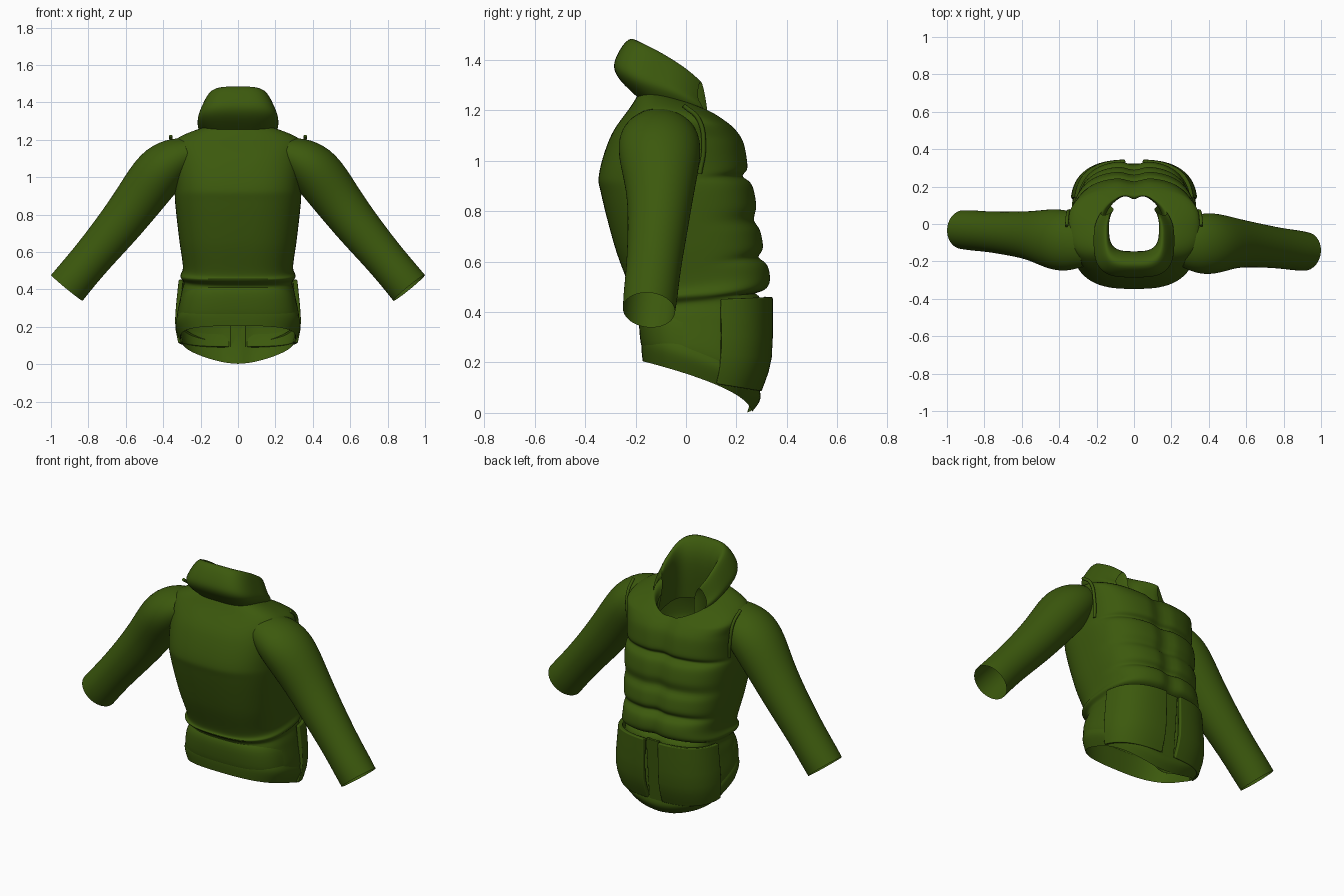
import bpy, math
from mathutils import Vector

if "Cube" in bpy.data.objects:
    bpy.data.objects.remove(bpy.data.objects["Cube"])

mat = bpy.data.materials.new("green_cloth")
mat.diffuse_color = (0.045, 0.1, 0.004, 1)
mat.use_nodes = True
mat.node_tree.nodes["Principled BSDF"].inputs["Base Color"].default_value = mat.diffuse_color


def make(name, grid, closed, subsurf=0):
    """Turn rows of points into a smooth skinned surface."""
    n = len(grid[0])
    verts = [p for row in grid for p in row]
    faces = []
    for i in range(len(grid) - 1):
        for j in range(n if closed else n - 1):
            k = (j + 1) % n
            faces.append((i * n + j, i * n + k, (i + 1) * n + k, (i + 1) * n + j))
    me = bpy.data.meshes.new(name)
    me.from_pydata(verts, [], faces)
    me.shade_smooth()
    me.materials.append(mat)
    ob = bpy.data.objects.new(name, me)
    bpy.context.collection.objects.link(ob)
    if subsurf:
        m = ob.modifiers.new("smooth", "SUBSURF")
        m.levels = m.render_levels = subsurf
    return ob


def spline(keys, steps):
    """Smooth rows running through a few key rows."""
    rows, last = [], len(keys) - 1
    for i in range(last):
        four = list(zip(keys[max(i - 1, 0)], keys[i], keys[i + 1], keys[min(i + 2, last)]))
        for s in range(steps):
            t = s / steps
            rows.append([b + t / 2 * (c - a + t * (2 * a - 5 * b + 4 * c - d
                         + t * (3 * (b - c) + d - a))) for a, b, c, d in four])
    return rows + [list(keys[-1])]


def spow(v, e):
    return math.copysign(abs(v) ** e, v)


def ring(row, angles, ef=0.72, eb=0.72, notch=0.0, seam=0.0):
    """Rounded cross-section: row = z_back, z_front, half_width, y_back, y_front, z_curve."""
    zb, zf, hw, yb, yf, p = row
    pts = []
    for a in angles:
        e = ef if math.sin(a) > 0 else eb
        x = hw * spow(math.cos(a), e)
        y = (yb + yf) / 2 + (yf - yb) / 2 * spow(math.sin(a), e)
        t = min(1, max(0, (yf - y) / (yf - yb)))
        z = zf + (zb - zf) * t ** p
        y -= seam * max(0, math.sin(a)) ** .6
        if y > 0:
            y -= notch * math.exp(-(x / 0.03) ** 2)
        pts.append((x, y, z))
    return pts


FULL = [2 * math.pi * i / 64 for i in range(64)]

# Body: hem, waist folds, chest and shoulders, with stitched seams across the front
body_keys = [
    (.21, 0, .305, -.17, .262, .55), (.30, .14, .328, -.16, .30, .7),
    (.385, .36, .305, -.175, .305, 1), (.42, .455, .29, -.18, .31, 1),
    (.45, .49, .308, -.222, .333, 1), (.485, .56, .295, -.22, .335, 1),
    (.65, .69, .315, -.28, .306, 1), (.86, .88, .337, -.335, .274, 1),
    (.95, .98, .338, -.345, .25, 1), (1.10, 1.08, .345, -.298, .228, 1),
    (1.215, 1.14, .345, -.22, .18, .7), (1.28, 1.13, .2, -.175, .16, .5),
    (1.24, 1.06, .16, -.16, .16, .5)]
grid = []
for i, r in enumerate(spline(body_keys, 8)):
    seam = sum(.048 * math.exp(-abs(r[1] - s) / .014) for s in (.475, .62, .77, .94))
    point = .72 + .33 * min(1, max(0, (i - 78) / 10))
    grid.append(ring(r, FULL, ef=point, notch=.028, seam=seam))
make("jacket_body", grid, True, 1)

# Open collar: outer roll, top edge and inner face
collar_arc = [math.radians(143 + 254 * i / 48) for i in range(49)]
collar_keys = [
    (1.25, 1.09, .175, -.19, .15, .5), (1.33, 1.13, .215, -.27, .14, .5),
    (1.40, 1.15, .205, -.283, .12, .5), (1.49, 1.19, .155, -.215, .12, .5),
    (1.38, 1.13, .132, -.145, .13, .5), (1.12, 1.02, .16, -.165, .16, .5)]
make("collar", [ring(r, collar_arc, .9, .6) for r in spline(collar_keys, 3)], False, 1)

# Hem band hanging around the skirt
band_keys = [
    (.205, .002, .308, -.172, .262, .55), (.28, .05, .335, -.178, .296, .55),
    (.335, .10, .318, -.16, .29, .6)]
make("hem_band", [ring(r, FULL) for r in spline(band_keys, 3)], True, 1)

# Folded back flap below the waist
arc = [math.radians(188 + 164 * i / 24) for i in range(25)]
flap_keys = [
    (.245, .20, .312, -.165, .27, 1), (.27, .22, .325, -.18, .27, 1),
    (.38, .32, .308, -.188, .27, 1), (.42, .35, .285, -.17, .27, 1)]
make("back_flap", [ring(r, arc) for r in spline(flap_keys, 2)], False, 1)


# Front pockets and the placket between them
def panel(name, rows, a0, a1, thick):
    angles = [math.radians(a0 + (a1 - a0) * i / 20) for i in range(21)]
    ob = make(name, [ring(r, angles) for r in rows], False)
    s = ob.modifiers.new("thickness", "SOLIDIFY")
    s.thickness, s.offset = thick, -1
    b = ob.modifiers.new("soft_edges", "BEVEL")
    b.width, b.segments = .006, 2
    b.harden_normals = True


pocket = spline([(.16, .085, .322, -.17, .30, 1), (.25, .22, .34, -.19, .341, 1),
                 (.44, .46, .32, -.20, .345, 1)], 3)
placket = spline([(.08, .08, .32, -.18, .293, 1), (.46, .46, .32, -.18, .325, 1)], 3)
panel("right_pocket", pocket, 8, 86, .025)
panel("left_pocket", pocket, 94, 172, .025)
panel("front_placket", placket, 86.5, 93.5, .015)


# Sleeves: open tubes, deeper at the shoulder, narrowing to the cuff
def sleeve(name, side, y_shoulder, y_cuff):
    path = [(.25, 1.13, .085), (.33, 1.10, .122), (.42, 1.035, .145), (.53, .88, .13),
            (.64, .735, .12), (.78, .57, .108), (.87, .463, .109), (.915, .408, .11)]
    pts = []
    for x, z, r in path:
        near, far = max(0, 1 - (x - .25) / .3), max(0, (x - .55) / .365)
        pts.append(Vector((side * x, y_shoulder + (y_cuff - y_shoulder) * far
                           + (-.11 - y_shoulder) * near, z)))
    grid = []
    for i, c in enumerate(pts):
        t = (pts[min(i + 1, len(pts) - 1)] - pts[max(i - 1, 0)]).normalized()
        up = t.cross(Vector((0, 1, 0))).normalized()
        out = up.cross(t).normalized()
        r = path[i][2]
        ry = r * (1 + .4 * max(0, 1 - (path[i][0] - .25) / .3))
        if i == len(pts) - 1:
            ry = r * .95
        grid.append([c + up * math.cos(a) * r + out * math.sin(a) * ry
                     for a in (side * -2 * math.pi * k / 24 for k in range(24))])
    make(name, grid, True, 2)


sleeve("right_sleeve", 1, -.10, -.147)
sleeve("left_sleeve", -1, -.06, -.03)

# Raised armhole seams on the front of each shoulder
for side, label in ((1, "right"), (-1, "left")):
    cu = bpy.data.curves.new(label + "_armhole_seam", "CURVE")
    cu.dimensions = "3D"
    cu.bevel_depth = .009
    cu.use_fill_caps = True
    sp = cu.splines.new("BEZIER")
    line = ((.36, -.01, 1.22), (.355, .05, 1.165), (.345, .07, 1.05), (.33, .055, .95))
    sp.bezier_points.add(len(line) - 1)
    for bp, (x, y, z) in zip(sp.bezier_points, line):
        bp.co = (side * x, y, z)
        bp.handle_left_type = bp.handle_right_type = "AUTO"
    cu.materials.append(mat)
    bpy.context.collection.objects.link(bpy.data.objects.new(cu.name, cu))
